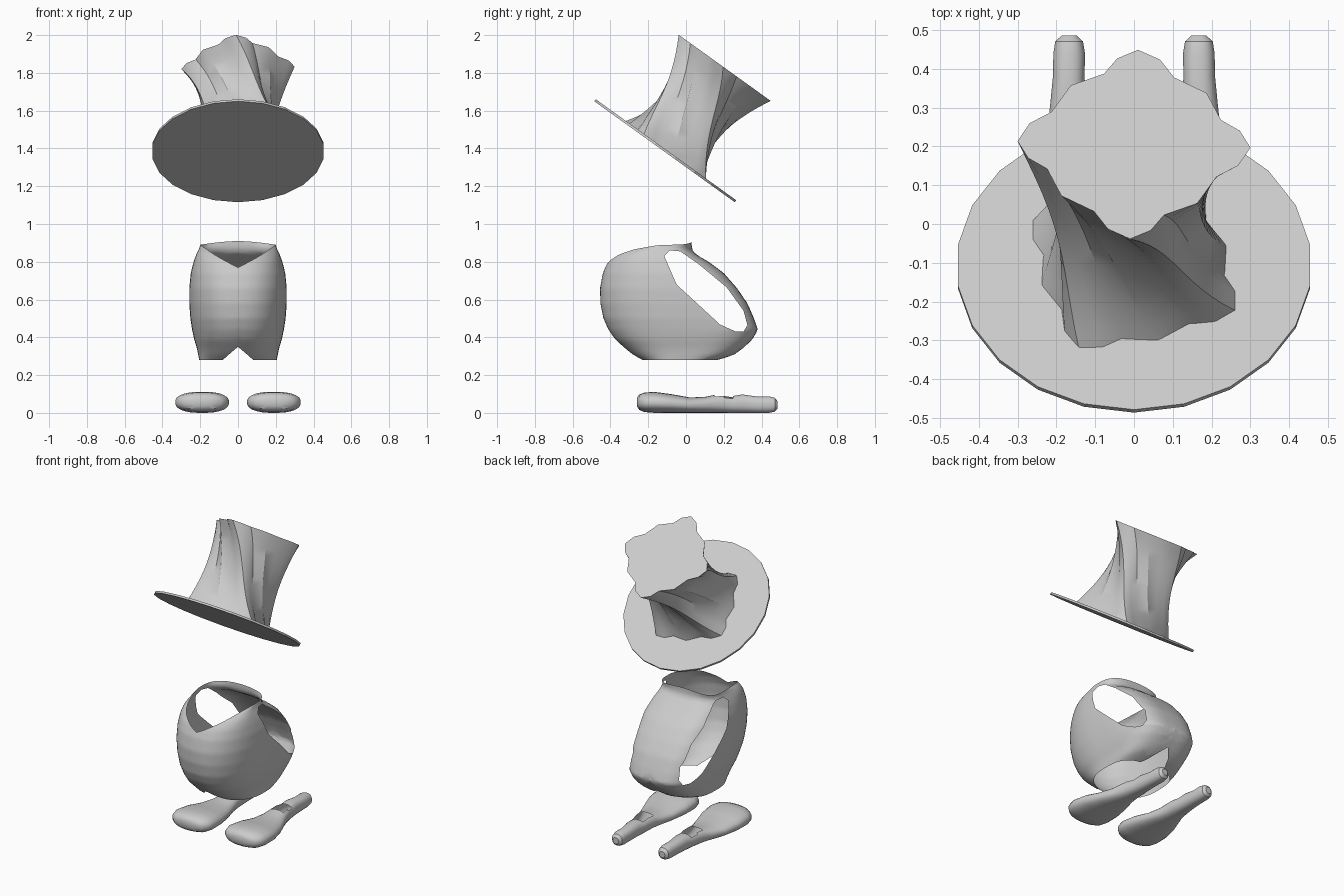
import bpy, bmesh, math
from mathutils import Vector, Matrix

if "Cube" in bpy.data.objects:
    bpy.data.objects.remove(bpy.data.objects["Cube"])

grey = bpy.data.materials.new("plain_grey")
grey.diffuse_color = (0.6, 0.6, 0.6, 1)
grey.use_nodes = True
grey.node_tree.nodes["Principled BSDF"].inputs["Base Color"].default_value = grey.diffuse_color


def finish(bm, name, smooth=True):
    bmesh.ops.recalc_face_normals(bm, faces=bm.faces)
    me = bpy.data.meshes.new(name)
    bm.to_mesh(me)
    bm.free()
    ob = bpy.data.objects.new(name, me)
    bpy.context.collection.objects.link(ob)
    me.materials.append(grey)
    if smooth:
        bpy.ops.object.select_all(action='DESELECT')
        ob.select_set(True)
        bpy.context.view_layer.objects.active = ob
        bpy.ops.object.shade_smooth_by_angle(angle=math.radians(35))
    return ob


def loft(bm, rings, cap_start=True, cap_end=True):
    """Skin a list of closed rings of points."""
    vs = [[bm.verts.new(p) for p in ring] for ring in rings]
    n = len(vs[0])
    for a, b in zip(vs, vs[1:]):
        for i in range(n):
            j = (i + 1) % n
            bm.faces.new((a[i], a[j], b[j], b[i]))
    if cap_start:
        bm.faces.new(vs[0][::-1])
    if cap_end:
        bm.faces.new(vs[-1])


def spow(v, n):
    return math.copysign(abs(v) ** (2 / n), v)


def sample(table, t):
    """Linear lookup in rows keyed by their first value."""
    t = min(max(t, table[0][0]), table[-1][0])
    for a, b in zip(table, table[1:]):
        if t <= b[0]:
            f = (t - a[0]) / (b[0] - a[0])
            return [p + (q - p) * f for p, q in zip(a[1:], b[1:])]


# --- hat: tilted brim and twisted four-lobed crown ---
tilt = Matrix.Translation((0, -0.11, 1.388)) @ Matrix.Rotation(math.radians(-35.7), 4, 'X')

bm = bmesh.new()
bmesh.ops.create_cone(bm, cap_ends=True, segments=22, radius1=0.458, radius2=0.458, depth=0.013)
bm.transform(tilt)
finish(bm, "hat_brim", False)

lobe = [(-24, .236), (-12, .277), (0, .30), (11, .276), (21, .237), (43, .248)]
rings = []
for k in range(13):
    t = k / 12
    pinch = 1 - 0.25 * 4 * t * (1 - t)
    ring = []
    for q in range(4):
        for ang, r in lobe:
            a = math.radians(62 + 90 * q + ang - 64 * t)
            ring.append(Vector((r * pinch * math.cos(a), r * pinch * math.sin(a), 0.54 * t)))
    rings.append(ring)
bm = bmesh.new()
loft(bm, rings)
bm.transform(tilt)
finish(bm, "hat_crown")

# --- vest: open shell; rows are height, front y, back y, half width ---
body = [(.28, -.24, .17, .205), (.305, -.28, .25, .21), (.34, -.32, .30, .217),
        (.39, -.375, .352, .232), (.44, -.41, .38, .243), (.50, -.437, .36, .252),
        (.58, -.453, .325, .258), (.66, -.455, .27, .258), (.74, -.44, .20, .25),
        (.80, -.415, .12, .235), (.84, -.38, .05, .22), (.865, -.335, .032, .207),
        (.89, -.24, .03, .2), (.91, -.10, .03, .2)]
COLS, ROWS = 72, 36
rings = []
for r in range(ROWS + 1):
    ring = []
    for c in range(COLS):
        a = 2 * math.pi * c / COLS
        s, co = math.sin(a), math.cos(a)          # co > 0 is the front
        n = 2.3 if co > 0 else 3.2
        sx, sy = spow(s, n), spow(co, n)
        # V neckline in front, notches at the bottom centre
        top = .77 + .12 * abs(sx) if co > 0 else .89 + .02 * (1 - abs(s))
        bottom = .28 + .07 * max(0, 1 - abs(sx) * .205 / .08)
        z = bottom + (top - bottom) * r / ROWS
        yf, yb, w = sample(body, z)
        ring.append(Vector((w * sx, (yf + yb) / 2 - sy * (yb - yf) / 2, z)))
    rings.append(ring)
bm = bmesh.new()
loft(bm, rings, False, False)
# slanted armholes: cut along each side of a convex outline, then drop the inside
hole = [(-.115, .83), (-.085, .86), (-.03, .855), (.07, .785), (.215, .665), (.305, .54),
        (.325, .465), (.305, .43), (.26, .432), (.18, .468), (-.05, .68)]
mid = Vector((0, .1, .65))
planes = []
for (y0, z0), (y1, z1) in zip(hole, hole[1:] + hole[:1]):
    no = Vector((0, z1 - z0, y0 - y1)).normalized()
    p = Vector((0, y0, z0))
    if (mid - p).dot(no) > 0:
        no.negate()
    planes.append((p, no))
    bmesh.ops.bisect_plane(bm, geom=bm.verts[:] + bm.edges[:] + bm.faces[:],
                           plane_co=p, plane_no=no, dist=1e-5)
inside = [f for f in bm.faces
          if all((f.calc_center_median() - p).dot(no) < 0 for p, no in planes)]
bmesh.ops.delete(bm, geom=inside, context='FACES')
finish(bm, "vest")

# --- shoes: rows are y, centre x, half width, bottom z, top z ---
shoe = [(-.26, .19, .05, .035, .08), (-.248, .19, .10, .016, .097), (-.22, .19, .13, .004, .108),
        (-.17, .19, .143, 0, .112), (-.08, .19, .137, 0, .10), (.02, .187, .11, 0, .082),
        (.10, .182, .082, 0, .085), (.15, .178, .068, 0, .095), (.20, .174, .06, 0, .098),
        (.25, .171, .052, 0, .09), (.30, .17, .047, 0, .098), (.38, .168, .041, 0, .086),
        (.44, .167, .041, 0, .088), (.47, .167, .036, .006, .08), (.485, .167, .02, .022, .062)]
for side, name in ((1, "right_shoe"), (-1, "left_shoe")):
    rings = []
    for y, cx, hw, z0, z1 in shoe:
        rings.append([Vector((side * (cx + hw * spow(math.cos(a), 2.4)), y,
                              (z0 + z1) / 2 + (z1 - z0) / 2 * spow(math.sin(a), 2.4)))
                      for a in (2 * math.pi * (i + .5) / 24 for i in range(24))])
    bm = bmesh.new()
    loft(bm, rings)
    bmesh.ops.recalc_face_normals(bm, faces=bm.faces)
    # ankle opening
    gone = []
    for f in bm.faces:
        c = f.calc_center_median()
        if c.z > .07 and ((abs(c.x) - .173) / .045) ** 2 + ((c.y - .2) / .07) ** 2 < 1:
            gone.append(f)
    bmesh.ops.delete(bm, geom=gone, context='FACES')
    finish(bm, name)
